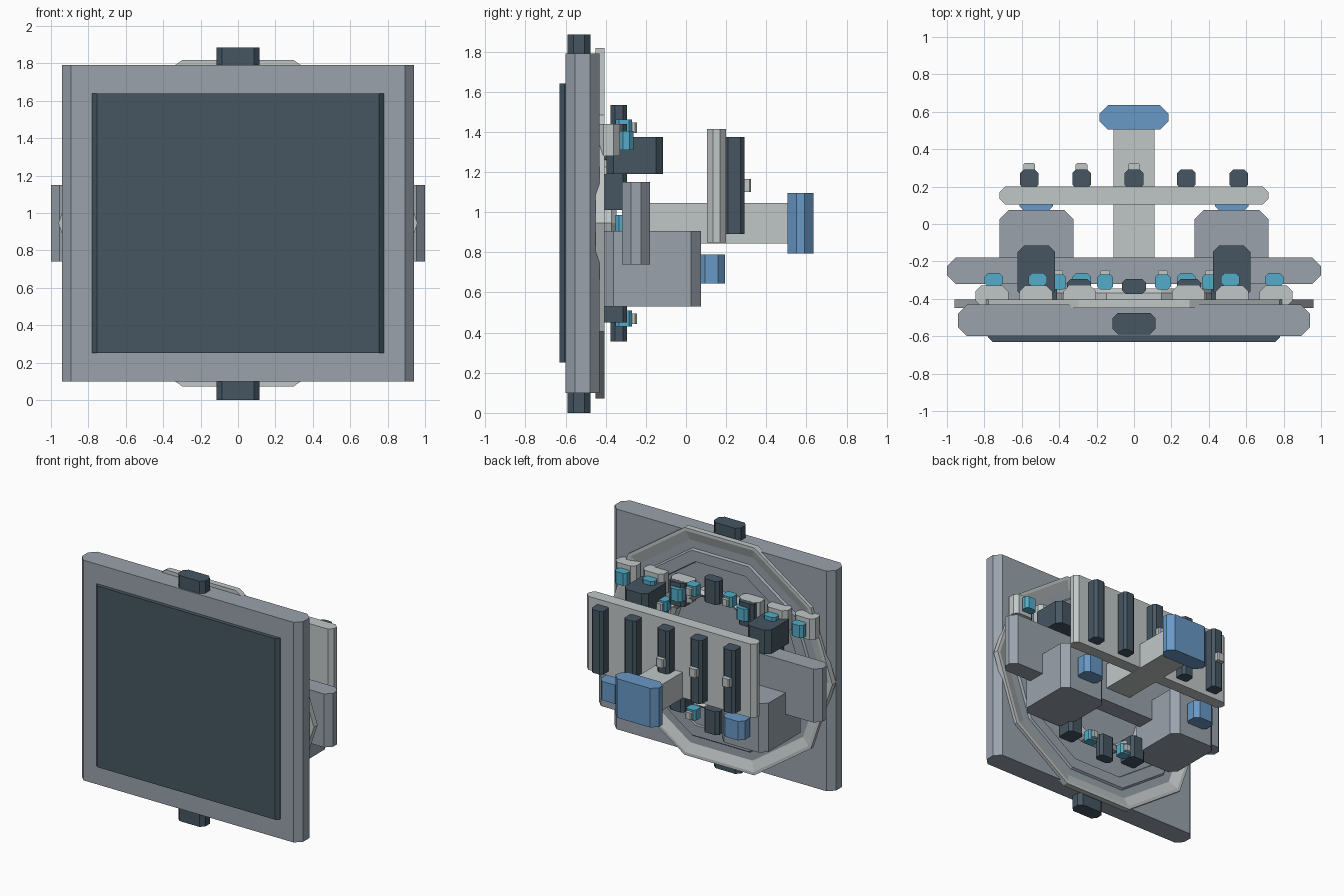
import bpy, math

if "Cube" in bpy.data.objects:
    bpy.data.objects.remove(bpy.data.objects["Cube"])


def material(name, rgb):
    m = bpy.data.materials.new(name)
    m.diffuse_color = (*rgb, 1)
    m.use_nodes = True
    m.node_tree.nodes["Principled BSDF"].inputs["Base Color"].default_value = m.diffuse_color
    return m


GREY = material("mid grey", (0.32, 0.365, 0.415))
DARK = material("dark slate", (0.061, 0.093, 0.122))
LIGHT = material("light grey", (0.53, 0.565, 0.57))
BLUE = material("glow blue", (0.138, 0.314, 0.565))
CYAN = material("cyan", (0.084, 0.413, 0.578))


def make(name, verts, faces, mat):
    mesh = bpy.data.meshes.new(name)
    mesh.from_pydata(verts, [], faces)
    mesh.materials.append(mat)
    obj = bpy.data.objects.new(name, mesh)
    bpy.context.collection.objects.link(obj)
    return obj


def block(name, mat, xc, hx, y0, y1, z0, z1, c):
    """Box with its upright edges cut at 45 degrees."""
    x0, x1 = xc - hx, xc + hx
    plan = [(x0 + c, y0), (x1 - c, y0), (x1, y0 + c), (x1, y1 - c),
            (x1 - c, y1), (x0 + c, y1), (x0, y1 - c), (x0, y0 + c)]
    verts = [(x, y, z) for z in (z0, z1) for x, y in plan]
    faces = [(i, (i + 1) % 8, 8 + (i + 1) % 8, 8 + i) for i in range(8)]
    faces += [tuple(range(7, -1, -1)), tuple(range(8, 16))]
    return make(name, verts, faces, mat)


CZ = 0.945  # height of the ring centre


def ring(name, mat, section, squash=1.0, n=10):
    """Ten-sided ring about the y axis from (radius, y) points."""
    k = len(section)
    verts, faces = [], []
    for i in range(n):
        a = 2 * math.pi * i / n
        verts += [(r * math.cos(a), y, CZ + squash * r * math.sin(a)) for r, y in section]
    for i in range(n):
        for j in range(k):
            p, q = i * k, ((i + 1) % n) * k
            j2 = (j + 1) % k
            faces.append((p + j, p + j2, q + j2, q + j))
    return make(name, verts, faces, mat)


# Front panel, screen and end clips
block("main_panel", GREY, 0, 0.94, -0.60, -0.43, 0.10, 1.79, 0.048)
block("screen", DARK, 0, 0.78, -0.63, -0.56, 0.25, 1.64, 0.025)
block("top_clip", DARK, 0, 0.115, -0.59, -0.475, 1.70, 1.885, 0.03)
block("bottom_clip", DARK, 0, 0.115, -0.59, -0.475, 0.0, 0.19, 0.03)

# Rings on the back of the panel
ring("outer_ring", LIGHT, [(0.96, -0.45), (0.96, -0.405), (0.935, -0.405), (0.85, -0.432), (0.85, -0.45)], 0.956)
ring("middle_ring", GREY, [(0.80, -0.44), (0.78, -0.415), (0.69, -0.415), (0.68, -0.44)], 0.956)
ring("inner_ring", LIGHT, [(0.475, -0.44), (0.475, -0.37), (0.45, -0.345), (0.42, -0.37), (0.42, -0.44)])

# Cross beam, spine and rear thruster
block("cross_beam", GREY, 0, 1.0, -0.32, -0.18, 0.74, 1.15, 0.045)
block("spine", LIGHT, 0, 0.11, -0.20, 0.52, 0.845, 1.045, 0.005)
block("rear_thruster", BLUE, 0, 0.185, 0.505, 0.635, 0.795, 1.095, 0.045)

# Side housings, their thrusters and the upper pods
for s, side in ((-1, "left"), (1, "right")):
    block("housing_" + side, GREY, s * 0.522, 0.198, -0.41, 0.075, 0.53, 0.905, 0.05)
    block("thruster_" + side, BLUE, s * 0.522, 0.09, 0.06, 0.195, 0.645, 0.79, 0.035)
    block("upper_pod_" + side, DARK, s * 0.522, 0.10, -0.395, -0.115, 1.19, 1.375, 0.035)
    # Row of brackets with lamps
    for x in (0.29, 0.525, 0.76):
        block("bracket_" + side, LIGHT, s * x, 0.088, -0.44, -0.33, 1.28, 1.44, 0.03)
        block("lamp_" + side, CYAN, s * (x - 0.01), 0.05, -0.335, -0.262, 1.31, 1.405, 0.02)

# Rear rack with upright fins and knobs
block("rear_rack", LIGHT, 0, 0.72, 0.105, 0.20, 0.85, 1.415, 0.03)
for i in range(-2, 3):
    x = i * 0.28
    block("fin", DARK, x, 0.05, 0.19, 0.292, 0.89, 1.375, 0.02)
    if i <= 0:
        block("fin_knob", LIGHT, x, 0.032, 0.27, 0.325, 1.10, 1.165, 0.008)

# Circle of studs with small lamps between them
for i in range(10):
    a = math.radians(36 * i)
    x, z = 0.5 * math.sin(a), CZ + 0.5 * math.cos(a)
    block("stud", DARK, x, 0.065, -0.44 if i % 5 else -0.375, -0.293, z - 0.09, z + 0.09, 0.022)
    a += math.radians(18)
    x, z = 0.5 * math.sin(a), CZ + 0.5 * math.cos(a)
    block("ring_lamp", CYAN, x, 0.042, -0.35, -0.27, z - 0.04, z + 0.04, 0.015)
    block("ring_knob", LIGHT, x, 0.026, -0.285, -0.245, z - 0.026, z + 0.026, 0.008)
